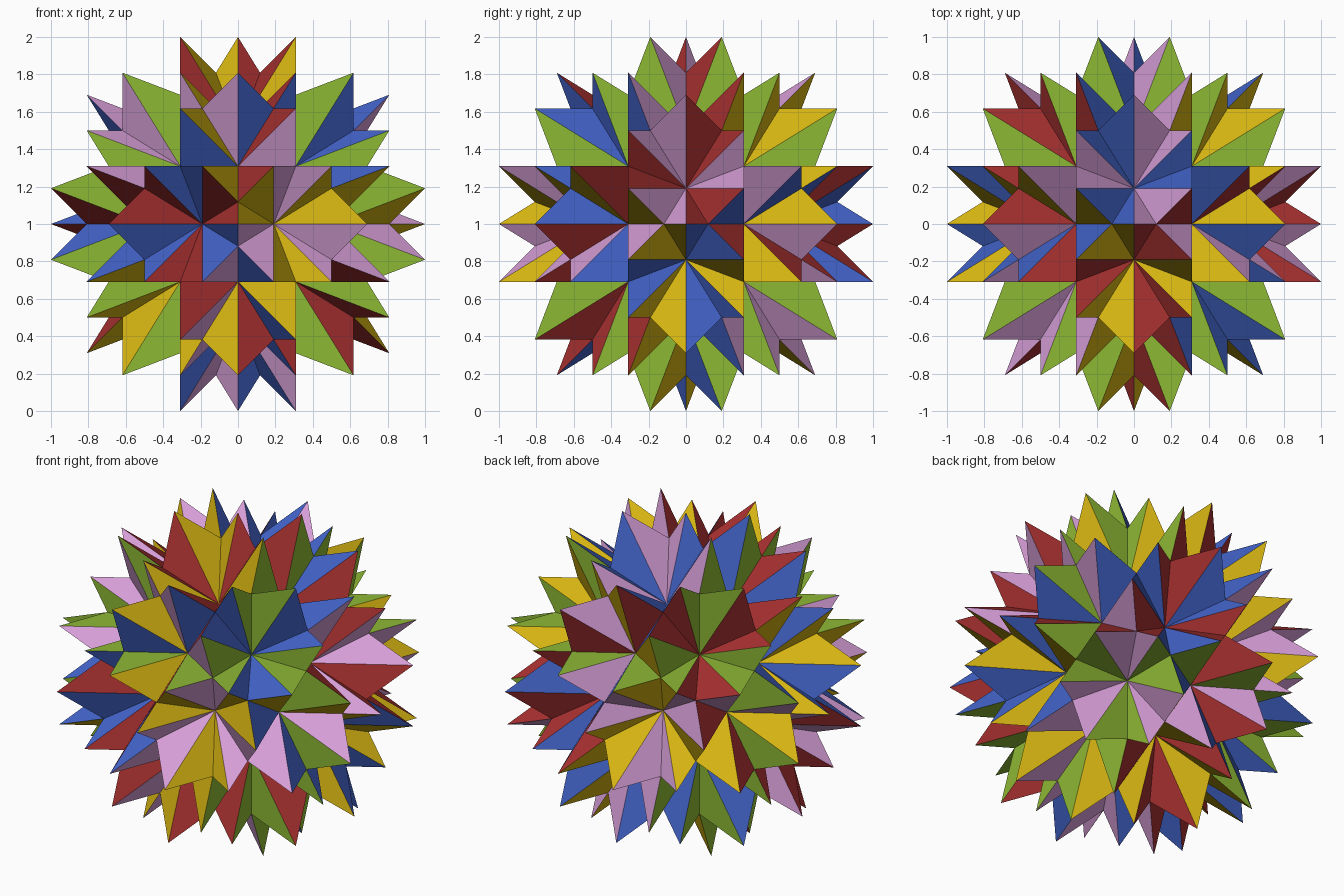
import bpy
import bmesh
import math
from mathutils import Matrix, Vector

cube = bpy.data.objects.get("Cube")
if cube:
    bpy.data.objects.remove(cube, do_unlink=True)

# Golden-ratio lengths shared by every star face
B = 0.5
A = (math.sqrt(5) - 1) / 4
C = A + B
D = B - A
CENTRE = Vector((0, 0, 1))


def make_material(name, rgb):
    mat = bpy.data.materials.new(name)
    mat.use_nodes = True
    colour = (*rgb, 1)
    mat.diffuse_color = colour
    bsdf = next(n for n in mat.node_tree.nodes if n.type == "BSDF_PRINCIPLED")
    bsdf.inputs["Base Color"].default_value = colour
    return mat


def star_outline():
    """Twelve-pointed star: one quarter mirrored over both axes."""
    quarter = [(0, D), (A, 1 - A), (2 * A, C), (A, A),
               (C, B), (1 - A, A), (1, D), (B, 0)]
    points = {(sx * x, sz * z) for x, z in quarter
              for sx in (1, -1) for sz in (1, -1)}
    return sorted(points, key=lambda p: math.atan2(p[1], p[0]))


def build_star_set(name, frame, mat):
    """Six star faces lying on the sides of one small turned cube."""
    bm = bmesh.new()
    for turn in range(3):
        for side in (1, -1):
            verts = []
            for x, z in star_outline():
                p = (x, side * A, z)
                p = Vector([p[(i - turn) % 3] for i in range(3)])
                verts.append(bm.verts.new(frame @ p + CENTRE))
            face = bm.faces.new(verts)
            face.normal_update()
            if face.normal.dot(face.calc_center_median() - CENTRE) < 0:
                face.normal_flip()
    mesh = bpy.data.meshes.new(name)
    bm.to_mesh(mesh)
    bm.free()
    mesh.materials.append(mat)
    obj = bpy.data.objects.new(name, mesh)
    bpy.context.collection.objects.link(obj)


# Turned frame; its three mirror images give the other turned sets
turned = Matrix(((A, B, C), (-B, C, -A), (C, A, -B)))


def mirrored(x, y, z):
    return Matrix.Diagonal((x, y, z)) @ turned


sets = [
    ("green", (0.27, 0.48, 0.035), Matrix.Identity(3)),
    ("pink", (0.67, 0.34, 0.67), turned),
    ("blue", (0.055, 0.125, 0.58), mirrored(-1, 1, 1)),
    ("red", (0.39, 0.03, 0.03), mirrored(1, -1, 1)),
    ("yellow", (0.66, 0.45, 0.006), mirrored(1, 1, -1)),
]
for label, rgb, frame in sets:
    build_star_set(label + "_star_faces", frame, make_material(label, rgb))
